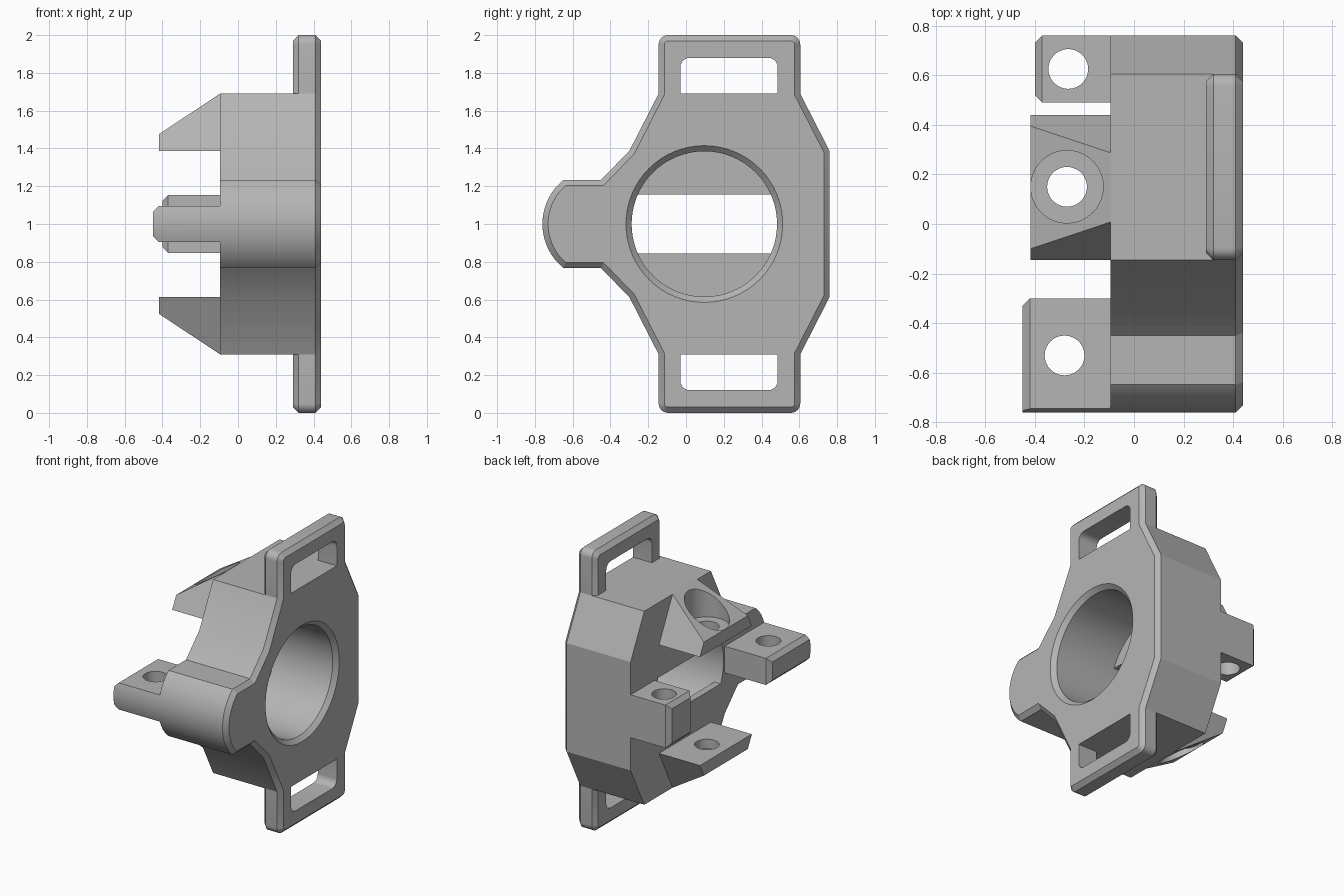
import bpy, bmesh
from math import sin, cos, pi, asin
from mathutils import Vector, Matrix

cube = bpy.data.objects.get("Cube")
if cube:
    bpy.data.objects.remove(cube)

grey = bpy.data.materials.new("plain grey")
grey.use_nodes = True
tone = (0.46, 0.46, 0.46, 1)
grey.diffuse_color = tone
grey.node_tree.nodes["Principled BSDF"].inputs["Base Color"].default_value = tone

MID = 1.0          # height of the mirror plane
BORE_Y = 0.097
CH = 0.03          # chamfer size
BACK = -0.095      # rear face of the body


def finish(name, bm):
    bmesh.ops.recalc_face_normals(bm, faces=bm.faces)
    mesh = bpy.data.meshes.new(name)
    bm.to_mesh(mesh)
    bm.free()
    obj = bpy.data.objects.new(name, mesh)
    bpy.context.collection.objects.link(obj)
    mesh.materials.append(grey)
    return obj


def loft(name, rings):
    """Skin (x, outline) rings; outlines are (y, height above MID) points."""
    bm = bmesh.new()
    loops = [[bm.verts.new((x, y, MID + h)) for y, h in pts] for x, pts in rings]
    for a, b in zip(loops, loops[1:]):
        for i in range(len(a)):
            j = (i + 1) % len(a)
            bm.faces.new((a[i], a[j], b[j], b[i]))
    bm.faces.new(loops[0])
    bm.faces.new(loops[-1])
    return finish(name, bm)


def inset(pts, d):
    """Offset a counter-clockwise outline inwards with mitred corners."""
    out = []
    for i, p in enumerate(pts):
        p = Vector(p)
        u = (p - Vector(pts[i - 1])).normalized()
        v = (Vector(pts[(i + 1) % len(pts)]) - p).normalized()
        n1, n2 = Vector((-u.y, u.x)), Vector((-v.y, v.x))
        out.append(tuple(p + (n1 + n2) * d / (1 + n1.dot(n2))))
    return out


def arc(cy, ch, r, a0, a1, n):
    return [(cy + r * cos(a0 + (a1 - a0) * i / n), ch + r * sin(a0 + (a1 - a0) * i / n))
            for i in range(n + 1)]


def rect(y0, y1, h0, h1):
    return [(y0, h0), (y1, h0), (y1, h1), (y0, h1)]


def cylinder(name, r1, r2, depth, place):
    bm = bmesh.new()
    bmesh.ops.create_cone(bm, cap_ends=True, segments=64, radius1=r1, radius2=r2,
                          depth=depth, matrix=place)
    return finish(name, bm)


def cut(obj, *cutters):
    for c in cutters:
        mod = obj.modifiers.new("cut", 'BOOLEAN')
        mod.operation = 'DIFFERENCE'
        mod.solver = 'EXACT'
        mod.object = c
        c.hide_render = True
        c.hide_set(True)


def hole(x, y, r=0.08, h0=-0.8, h1=0.8):
    place = Matrix.Translation((x, y, MID + (h0 + h1) / 2))
    return cylinder("hole_cutter", r, r, h1 - h0, place)


# Outline shared by the body and the strap plate
def outline(tabs):
    upper = [(0.76, 0.387), (0.605, 0.69)]
    if tabs:
        upper += arc(0.555, 0.95, 0.05, 0, pi / 2, 6)
        upper += arc(-0.095, 0.95, 0.05, pi / 2, pi, 6)
    upper += [(-0.145, 0.69), (-0.3, 0.387), (-0.45, 0.234)]
    half = asin(0.234 / 0.3)
    nose = arc(-0.46, 0, 0.3, pi - half, pi + half, 24)
    return upper + nose + [(y, -h) for y, h in reversed(upper)]


# Body and strap plate with the round bore
along_x = Matrix.Rotation(pi / 2, 4, 'Y')
bore = cylinder("bore_cutter", 0.385, 0.385, 2,
                Matrix.Translation((0, BORE_Y, MID)) @ along_x)
rim = cylinder("rim_cutter", 0.385, 0.445, 0.06,
               Matrix.Translation((0.44, BORE_Y, MID)) @ along_x)
body = loft("body", [(BACK, outline(False)), (0.32, outline(False))])
cut(body, bore)

full = outline(True)
plate = loft("strap_plate", [(0.29, inset(full, CH)), (0.29 + CH, full),
                             (0.44 - CH, full), (0.44, inset(full, CH))])
cut(plate, bore, rim)
for s in (1, -1):
    slot = [(-0.03, 0.69), (0.485, 0.69)]
    slot += arc(0.435, 0.83, 0.05, 0, pi / 2, 6) + arc(0.02, 0.83, 0.05, pi / 2, pi, 6)
    slot = [(y, s * h) for y, h in slot]
    cut(plate, loft("slot_cutter", [(0.1, slot), (0.6, slot)]))

# Thin rear walls leaving a horizontal slot behind the bore
for side, s in (("upper", 1), ("lower", -1)):
    wall = rect(BORE_Y - 0.365, BORE_Y + 0.365, s * 0.156, s * 0.3)
    segment = arc(BORE_Y, 0, 0.387, asin(0.156 / 0.387), pi - asin(0.156 / 0.387), 48)
    wall = [(y, s * h) for y, h in segment]
    loft(side + "_rear_wall", [(BACK, wall), (BACK + 0.05, wall)])


# Front arm following the rounded nose
def front_section(h, end):
    a = asin(h / 0.3)
    return arc(-0.46, 0, 0.3, pi - a, pi + a, 12) + [(end, -h), (end, h)]


wide, narrow = front_section(0.095, -0.3), front_section(0.095 - CH, -0.3 - CH)
front_arm = loft("front_arm", [(-0.45, narrow), (-0.45 + CH, wide), (BACK, wide)])
cut(front_arm, hole(-0.28, -0.53))

# Back arm
block = rect(0.49, 0.76, -0.153, 0.153)
back_arm = loft("back_arm", [(-0.4, inset(block, CH)), (-0.4 + CH, block), (BACK, block)])
cut(back_arm, hole(-0.265, 0.625))

# Sloping lugs above and below, each with a counterbored hole
for side, s in (("upper", 1), ("lower", -1)):
    tip = [(-0.145, 0.387), (0.44, 0.387), (0.395, 0.476), (-0.1, 0.476)]
    root = [(-0.145, 0.387), (0.44, 0.387), (0.287, 0.69), (0.008, 0.69)]
    lug = loft(side + "_lug", [(x, [(y, s * h) for y, h in pts])
                               for x, pts in ((-0.418, tip), (BACK, root))])
    h0, h1 = sorted((s * 0.455, s * 0.9))
    cut(lug, hole(-0.27, 0.15), hole(-0.27, 0.15, 0.146, h0, h1))

# Bake the cuts, drop the cutters and shade
bpy.context.view_layer.update()
deps = bpy.context.evaluated_depsgraph_get()
parts = [o for o in bpy.context.collection.objects
         if o.type == 'MESH' and "cutter" not in o.name]
baked = {o: bpy.data.meshes.new_from_object(o.evaluated_get(deps)) for o in parts}
for o, mesh in baked.items():
    o.modifiers.clear()
    o.data = mesh
for o in list(bpy.context.collection.objects):
    if "cutter" in o.name:
        bpy.data.objects.remove(o)
bpy.ops.object.select_all(action='DESELECT')
for o in parts:
    o.select_set(True)
bpy.context.view_layer.objects.active = parts[0]
bpy.ops.object.shade_smooth_by_angle(angle=0.4)
